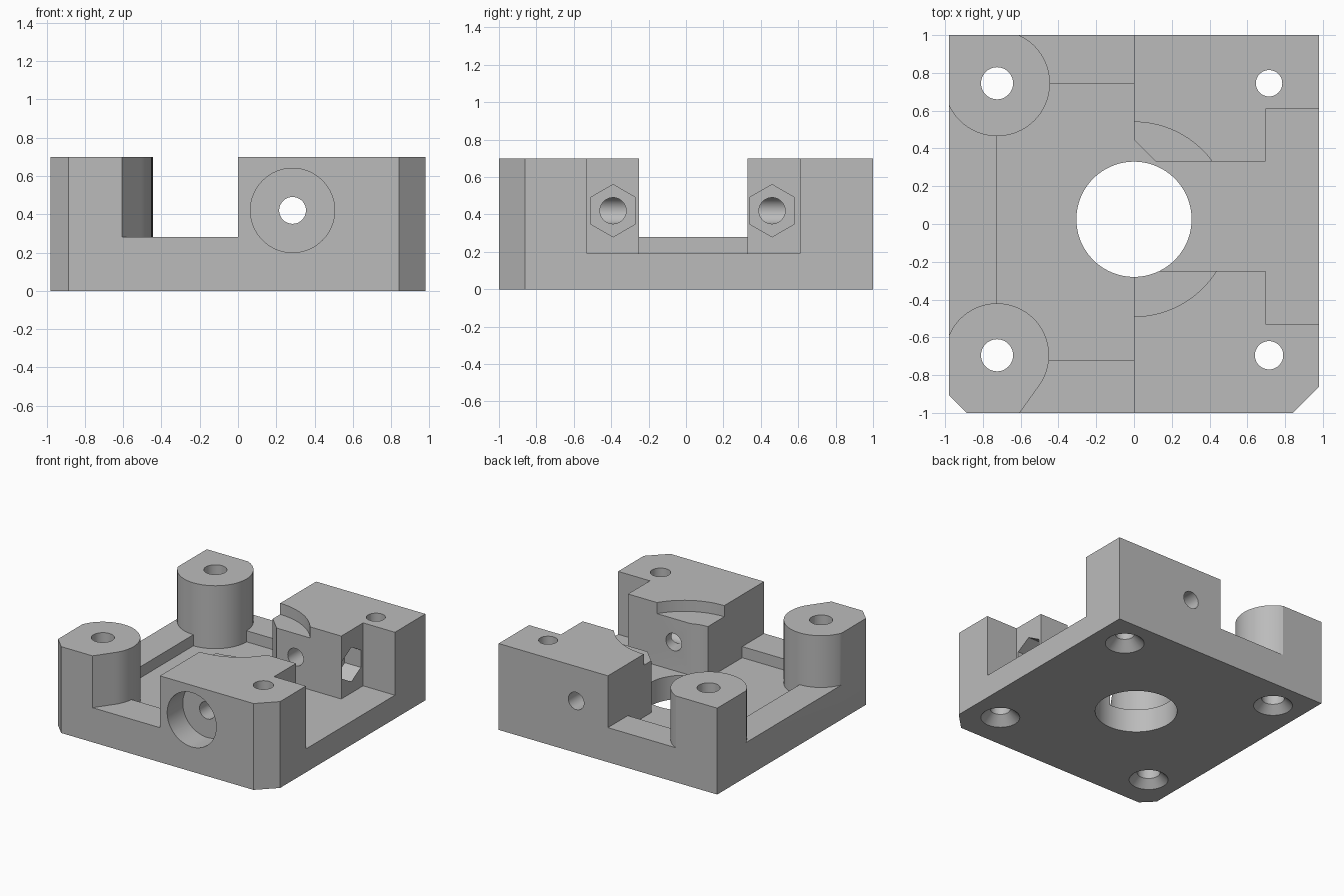
import bpy, bmesh
from math import cos, sin, radians
from mathutils import Matrix

cube = bpy.data.objects.get("Cube")
if cube:
    bpy.data.objects.remove(cube, do_unlink=True)

grey = bpy.data.materials.new("light_grey")
grey.use_nodes = True
grey.diffuse_color = (0.5, 0.5, 0.5, 1)
grey.node_tree.nodes["Principled BSDF"].inputs["Base Color"].default_value = (0.5, 0.5, 0.5, 1)


def finish(name, bm):
    bmesh.ops.recalc_face_normals(bm, faces=bm.faces)
    mesh = bpy.data.meshes.new(name)
    bm.to_mesh(mesh)
    bm.free()
    mesh.materials.append(grey)
    obj = bpy.data.objects.new(name, mesh)
    bpy.context.collection.objects.link(obj)
    return obj


def arc(cx, cy, r, start, end, n):
    """Points along an arc, both ends included."""
    step = (end - start) / n
    return [(cx + r * cos(radians(start + step * i)), cy + r * sin(radians(start + step * i)))
            for i in range(n + 1)]


def circle(cx, cy, r, n=64, start=0):
    return arc(cx, cy, r, start, start + 360, n)[:-1]


def prism(name, outline, lo, hi, axis="z"):
    """Extrude a flat outline along one axis."""
    place = {"x": lambda u, v, w: (w, u, v),
             "y": lambda u, v, w: (u, w, v),
             "z": lambda u, v, w: (u, v, w)}[axis]
    bm = bmesh.new()
    low = [bm.verts.new(place(u, v, lo)) for u, v in outline]
    high = [bm.verts.new(place(u, v, hi)) for u, v in outline]
    bm.faces.new(low)
    bm.faces.new(high)
    for i in range(len(low)):
        j = (i + 1) % len(low)
        bm.faces.new((low[i], low[j], high[j], high[i]))
    return finish(name, bm)


def cone(name, x, y, r_low, r_high, lo, hi):
    bm = bmesh.new()
    bmesh.ops.create_cone(bm, cap_ends=True, segments=64, radius1=r_low, radius2=r_high,
                          depth=hi - lo, matrix=Matrix.Translation((x, y, (lo + hi) / 2)))
    return finish(name, bm)


def combine(target, other, operation):
    """Apply an exact boolean and discard the helper."""
    mod = target.modifiers.new("combine", "BOOLEAN")
    mod.operation = operation
    mod.solver = "EXACT"
    mod.object = other
    other.hide_render = True
    graph = bpy.context.evaluated_depsgraph_get()
    result = bpy.data.meshes.new_from_object(target.evaluated_get(graph))
    target.modifiers.clear()
    target.data = result
    bpy.data.objects.remove(other, do_unlink=True)


W, TOP, RIM, FLOOR = 0.98, 0.70, 0.28, 0.19
MID = 0.025

# Base plate with rim and sunken floor
bracket = prism("mounting_bracket",
                [(-0.885, -1), (0.84, -1), (W, -0.86), (W, 1), (-W, 1), (-W, -0.905)], 0, RIM)
combine(bracket, prism("pocket", [(-0.725, -0.72), (1.2, -0.72), (1.2, 0.745), (-0.725, 0.745)],
                       FLOOR, 0.5), "DIFFERENCE")

# Rounded corner pillars and the two notched clamp blocks
back_pillar = arc(-0.725, 0.745, 0.28, -155.6, 65.6, 48)
back_pillar[0] = (-W, 0.63)
back_pillar[-1] = (-0.61, 1)
front_pillar = arc(-0.725, -0.695, 0.275, -37, 157.9, 48)
front_pillar[-1] = (-W, -0.592)
raised = {
    "back_pillar": back_pillar + [(-W, 1)],
    "front_pillar": front_pillar + [(-W, -0.905), (-0.885, -1), (-0.605, -1)],
    "back_block": [(0, 0.445), (0.115, 0.33), (0.695, 0.33), (0.695, 0.61),
                   (W, 0.61), (W, 1), (0, 1)],
    "front_block": [(0, -1), (0.84, -1), (W, -0.86), (W, -0.53),
                    (0.695, -0.53), (0.695, -0.25), (0, -0.25)],
}
for name, outline in raised.items():
    combine(bracket, prism(name, outline, 0.1, TOP), "UNION")

# Central opening and the shallow round recess above it
cutters = [
    prism("centre_opening", circle(0, MID, 0.305, 96), -0.1, 1),
    prism("round_recess", circle(0, MID, 0.515, 128), 0.61, 1),
]

# Vertical screw holes with countersinks underneath
for x, y, r in [(-0.725, 0.745, 0.085), (-0.725, -0.695, 0.085),
                (0.715, 0.745, 0.07), (0.715, -0.695, 0.075)]:
    cutters.append(prism("screw_hole", circle(x, y, r, 48), -0.1, 1))
    cutters.append(cone("countersink", x, y, 0.165, 0.065, -0.02, 0.08))

# Long bolt hole through both blocks, with a counterbore at the front
cutters.append(prism("bolt_hole", circle(0.285, 0.42, 0.07, 48), -1.2, 1.2, "y"))
cutters.append(prism("counterbore", circle(0.285, 0.42, 0.22, 64), -1.2, -0.8, "y"))

# Hexagonal nut pockets with blind screw holes
for y in (-0.39, 0.46):
    cutters.append(prism("nut_pocket", circle(y, 0.42, 0.14, 6, 90), 0.55, 0.8, "x"))
    cutters.append(prism("set_screw_hole", circle(y, 0.42, 0.07, 48), 0.285, 0.8, "x"))

for cutter in cutters:
    combine(bracket, cutter, "DIFFERENCE")

# Smooth round walls, sharp edges kept
bpy.ops.object.select_all(action="DESELECT")
bracket.select_set(True)
bpy.context.view_layer.objects.active = bracket
bpy.ops.object.shade_smooth_by_angle(angle=radians(25))
